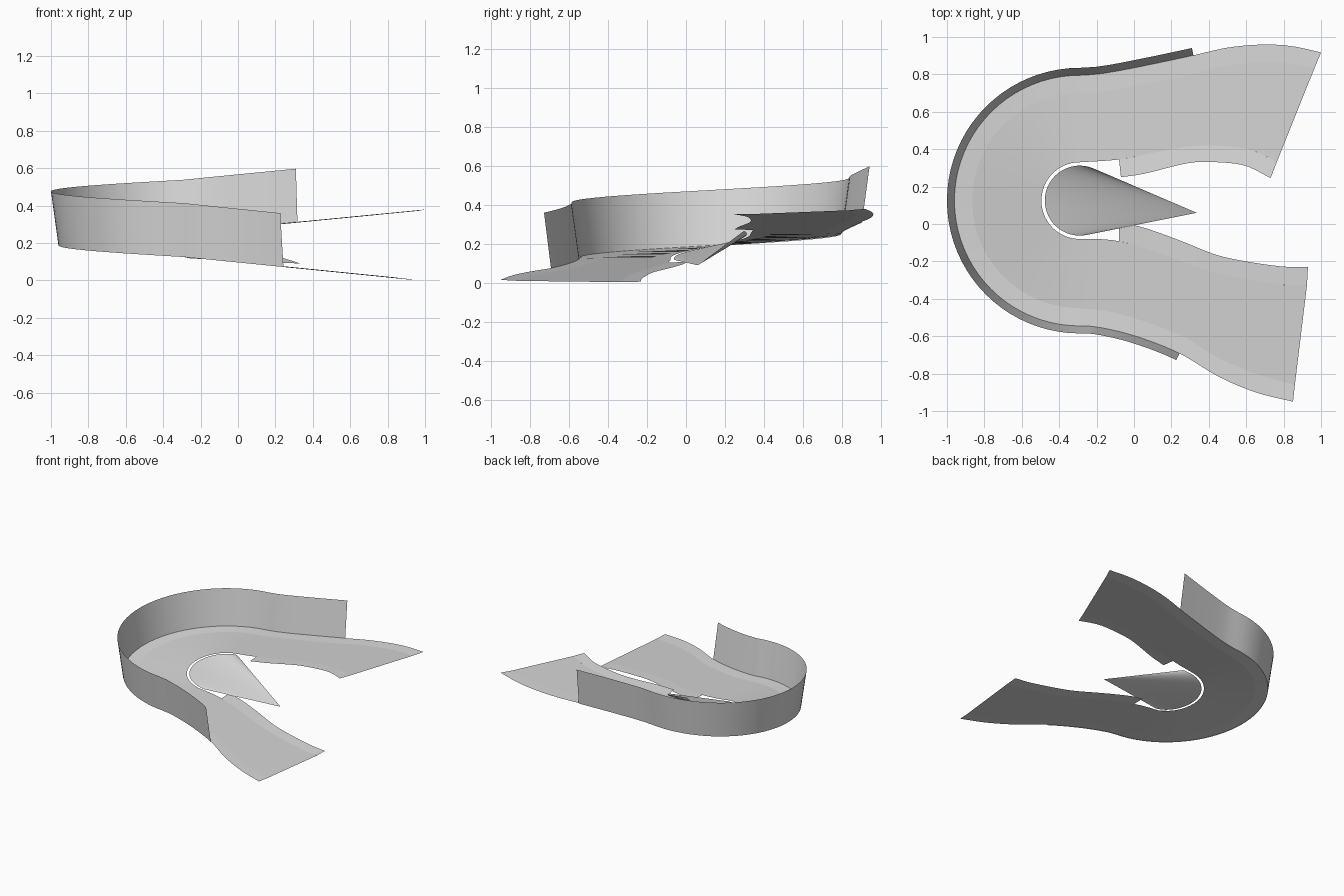
import bpy, math

if "Cube" in bpy.data.objects:
    bpy.data.objects.remove(bpy.data.objects["Cube"])

CX, CY = -0.29, 0.125            # centre of the hairpin bend
N_ARM, N_ARC = 20, 40


def material(name, v):
    m = bpy.data.materials.new(name)
    m.diffuse_color = (v, v, v, 1)
    m.use_nodes = True
    m.node_tree.nodes["Principled BSDF"].inputs["Base Color"].default_value = m.diffuse_color
    return m


ROAD = material("road grey", 0.66)
LIGHT = material("light grey", 0.71)


def curve_y(pts, x):
    """Smooth height of a control polyline at x (Hermite)."""
    n = len(pts)

    def slope(i):
        a, b = pts[max(i - 1, 0)], pts[min(i + 1, n - 1)]
        return (b[1] - a[1]) / (b[0] - a[0])
    i = 0
    while i < n - 2 and x > pts[i + 1][0]:
        i += 1
    (x0, y0), (x1, y1) = pts[i], pts[i + 1]
    h = x1 - x0
    t = (x - x0) / h
    return ((2*t**3 - 3*t**2 + 1) * y0 + (t**3 - 2*t**2 + t) * h * slope(i)
            + (3*t**2 - 2*t**3) * y1 + (t**3 - t**2) * h * slope(i + 1))


def arm(pts, side, start=None, end=None):
    """Points along one arm; side +1 climbs (back), -1 descends (front)."""
    x0 = pts[0][0] if start is None else start
    x1 = pts[-1][0] if end is None else end
    out = []
    for k in range(N_ARM + 1):
        x = x0 + (x1 - x0) * k / N_ARM
        z = 0.25 + 0.097 * (x - CX) if side > 0 else 0.125 - 0.1 * (x - CX)
        out.append((x, curve_y(pts, x), z))
    return out


def arc(r, a0=90, a1=270):
    """Helical arc descending from the back arm to the front arm."""
    out = []
    for k in range(N_ARC + 1):
        a = a0 + (a1 - a0) * k / N_ARC
        t = math.radians(a)
        out.append((CX + r * math.cos(t), CY + r * math.sin(t),
                    0.25 - 0.125 * (a - 90) / 180))
    return out


def path(back, front, r, back_end=None, front_end=None):
    return (arm(back, 1, end=back_end)[::-1] + arc(r)[1:-1]
            + arm(front, -1, end=front_end))


def make(name, verts, faces, mat):
    me = bpy.data.meshes.new(name)
    me.from_pydata(verts, [], faces)
    me.materials.append(mat)
    ob = bpy.data.objects.new(name, me)
    bpy.context.collection.objects.link(ob)
    bpy.context.view_layer.objects.active = ob
    ob.select_set(True)
    bpy.ops.object.shade_smooth_by_angle(angle=math.radians(30))
    ob.select_set(False)
    return ob


def strip(name, a, b, mat):
    n = len(a)
    return make(name, a + b, [(i, i + 1, n + i + 1, n + i) for i in range(n - 1)], mat)


def lift(pts, dz):
    return [(x, y, z + dz) for x, y, z in pts]


# Plan outlines of the two arms
back_outer = [(CX, .795), (-.18, .803), (0, .835), (.31, .90), (.5, .943), (.7, .96), (.85, .95), (1.0, .917)]
back_line = [(CX, .70), (-.14, .712), (0, .738), (.25, .785), (.45, .84), (.7, .868), (.85, .858), (.965, .833)]
back_inner = [(CX, .33), (-.08, .345), (.1, .38), (.3, .415), (.5, .415), (.65, .388), (.763, .33)]
back_kerb = [(-.07, .25), (.05, .268), (.3, .327), (.45, .33), (.6, .31), (.73, .245)]
front_outer = [(CX, -.545), (-.2, -.55), (0, -.597), (.24, -.69), (.45, -.815), (.65, -.90), (.85, -.95)]
front_line = [(CX, -.45), (-.15, -.465), (0, -.503), (.25, -.595), (.45, -.715), (.65, -.80), (.86, -.86)]
front_inner = [(CX, -.08), (-.2, -.08), (-.08, -.092), (.1, -.145), (.4, -.25), (.6, -.295), (.8, -.325), (.925, -.325)]
front_kerb = [(-.08, 0), (0, -.006), (.1, -.035), (.25, -.09), (.44, -.165), (.6, -.20), (.8, -.228), (.93, -.23)]

# Road deck and the border outside it
line = path(back_line, front_line, .575)
outer = path(back_outer, front_outer, .67)
strip("road_deck", line, path(back_inner, front_inner, .205), ROAD)
strip("outer_kerb", lift(outer, .004), line, LIGHT)

# Inner kerbs on the straight arms
strip("back_inner_kerb", arm(back_inner, 1, start=-.08), lift(arm(back_kerb, 1), .003), LIGHT)
strip("front_inner_kerb", lift(arm(front_kerb, -1), .003), arm(front_inner, -1, start=-.08), LIGHT)

# Barrier wall leaning outward around the bend
base = path(back_outer, front_outer, .67, .318, .243)
top = []
for i, (x, y, z) in enumerate(base):
    p, q = base[max(i - 1, 0)], base[min(i + 1, len(base) - 1)]
    dx, dy = q[0] - p[0], q[1] - p[1]
    d = math.hypot(dx, dy)
    top.append((x + .04 * dy / d, y - .04 * dx / d, z + .288))
strip("barrier_wall", top, base, LIGHT)

# Teardrop island inside the bend
rim = arc(.187, 67, 281)
make("island", rim + [(.335, .06, .09)],
     [(i, i + 1, len(rim)) for i in range(len(rim) - 1)], ROAD)
